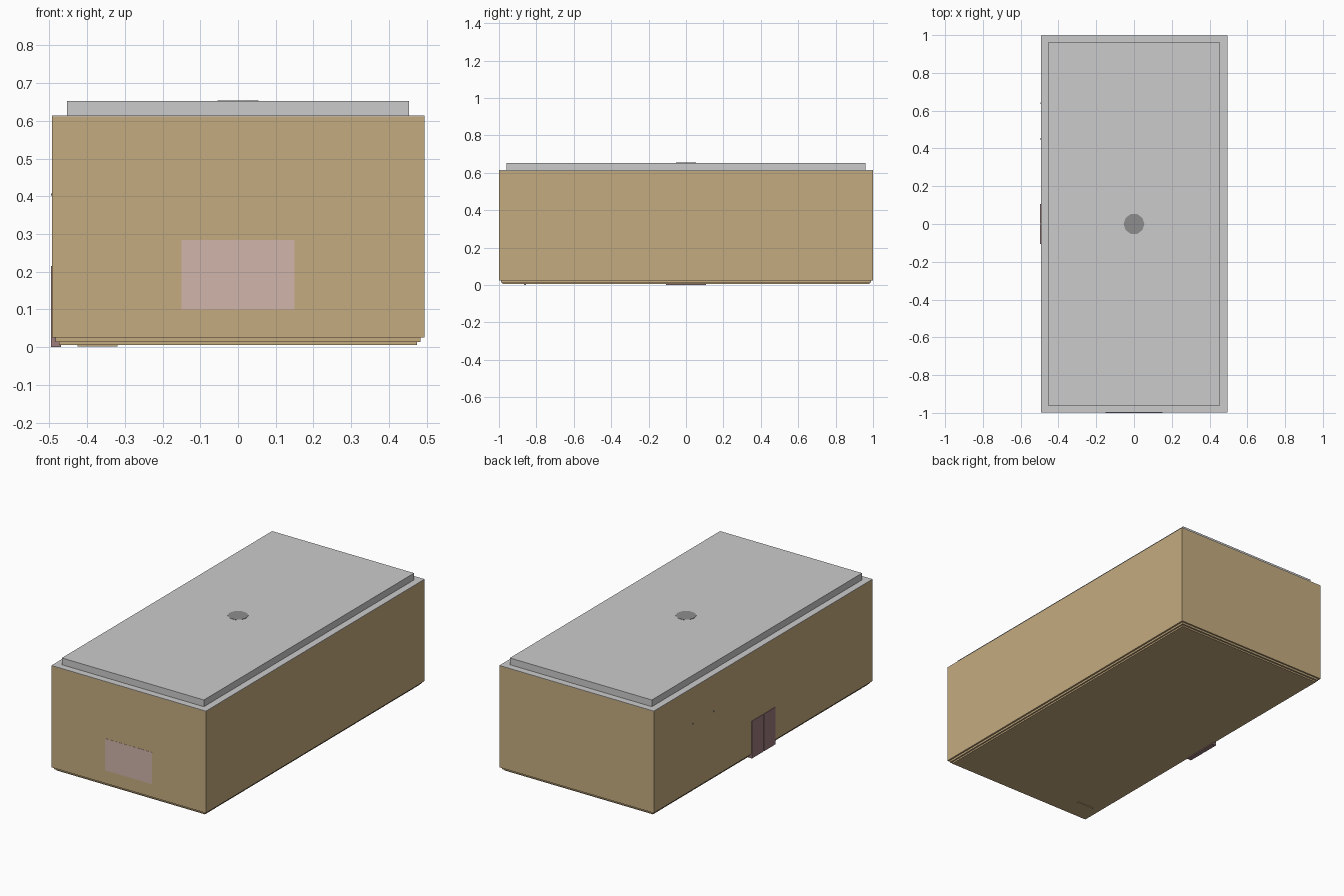
import bpy
from math import pi

if "Cube" in bpy.data.objects:
    bpy.data.objects.remove(bpy.data.objects["Cube"])


def material(name, rgb):
    m = bpy.data.materials.new(name)
    m.diffuse_color = (*rgb, 1)
    m.use_nodes = True
    m.node_tree.nodes["Principled BSDF"].inputs["Base Color"].default_value = m.diffuse_color
    return m


wood = material("tan_wall", (0.56, 0.41, 0.215))
brown = material("door_brown", (0.34, 0.20, 0.21))
pink = material("window_pink", (0.63, 0.46, 0.40))
dark = material("dark_grey", (0.27, 0.27, 0.27))


def box(name, x, y, z, mat=None):
    """Box from (min, max) ranges on each axis."""
    bpy.ops.mesh.primitive_cube_add(
        size=1, location=[(r[0] + r[1]) / 2 for r in (x, y, z)])
    ob = bpy.context.object
    ob.name = name
    ob.scale = [r[1] - r[0] for r in (x, y, z)]
    bpy.ops.object.transform_apply(location=False, rotation=False, scale=True)
    if mat:
        ob.data.materials.append(mat)
    return ob


# Stepped base, inset under the walls
box("base_lower", (-0.475, 0.475), (-0.98, 0.98), (0.005, 0.014), wood)
box("base_upper", (-0.484, 0.484), (-0.99, 0.99), (0.014, 0.025), wood)

# Main walls with a grey roof deck and raised roof slab
box("walls", (-0.4935, 0.494), (-0.999, 0.999), (0.025, 0.611), wood)
box("roof_deck", (-0.4935, 0.494), (-0.999, 0.999), (0.611, 0.614))
box("roof_slab", (-0.454, 0.454), (-0.96, 0.96), (0.614, 0.653))

# Ten-sided vent cover in the roof
bpy.ops.mesh.primitive_cylinder_add(
    vertices=10, radius=0.055, depth=0.02, location=(0, 0, 0.6445),
    rotation=(0, 0, pi / 2))
vent = bpy.context.object
vent.name = "roof_vent"
vent.data.materials.append(dark)

# Front window, almost flush with the wall
box("front_window", (-0.15, 0.15), (-1.0, -0.98), (0.10, 0.284), pink)

# Double door on the left wall
for side, name in ((-1, "door_leaf_front"), (1, "door_leaf_back")):
    y = sorted((side * 0.003, side * 0.107))
    box(name, (-0.4965, -0.47), y, (0.0, 0.215), brown)
box("door_gap", (-0.4945, -0.475), (-0.003, 0.003), (0.0, 0.213), dark)

# Tiny wall pegs above the door line, and a foot strip under the floor
for i, y in enumerate((0.45, 0.64)):
    box(f"wall_peg_{i + 1}", (-0.4955, -0.48), (y - 0.004, y + 0.004),
        (0.402, 0.408), dark)
box("foot_strip", (-0.425, -0.32), (-0.865, -0.855), (0.001, 0.01), wood)
